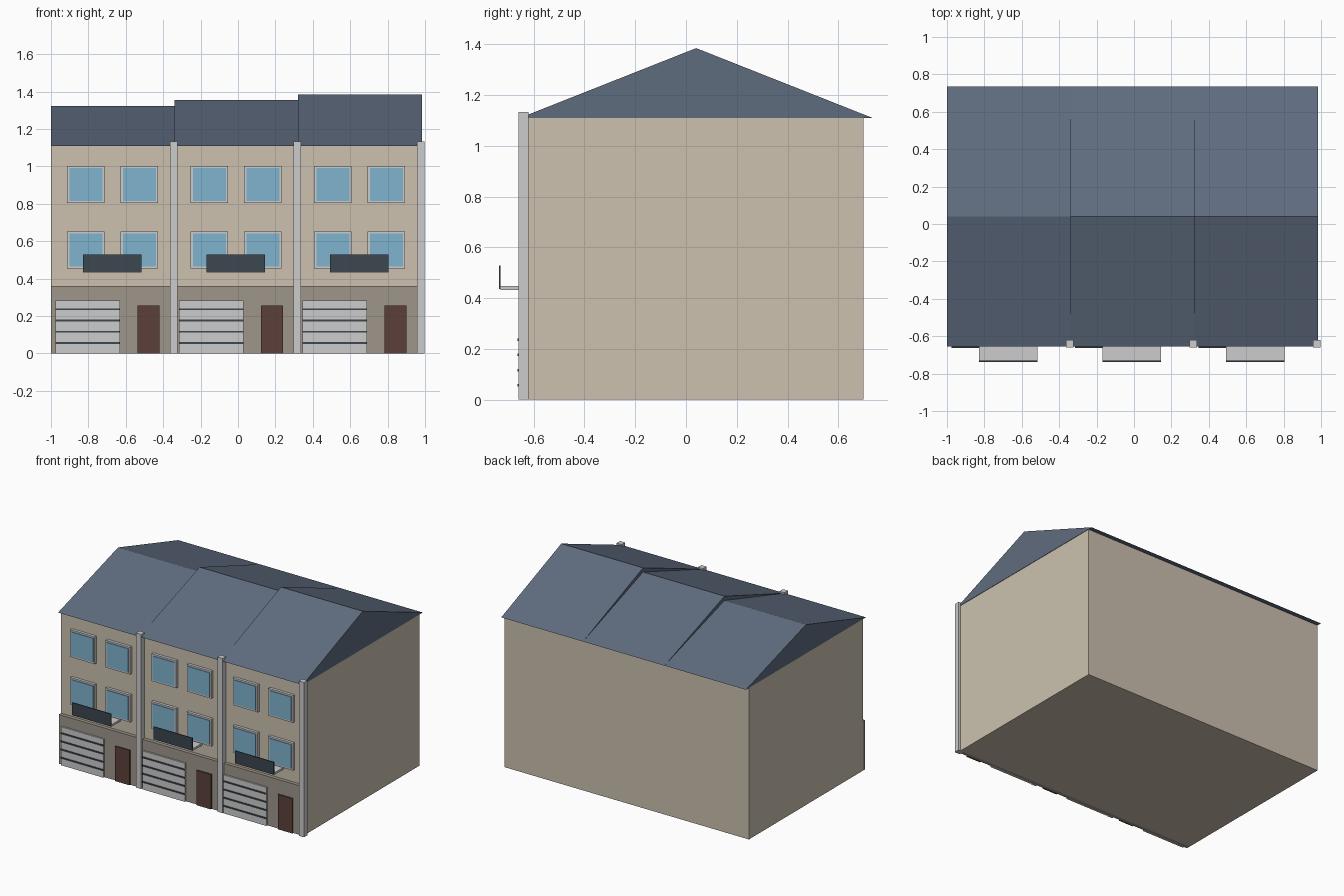
import bpy

cube = bpy.data.objects.get("Cube")
if cube:
    bpy.data.objects.remove(cube, do_unlink=True)


def linear(c):
    c /= 255
    return c / 12.92 if c <= 0.04045 else ((c + 0.055) / 1.055) ** 2.4


def material(name, *rgb):
    mat = bpy.data.materials.new(name)
    mat.use_nodes = True
    colour = (*[linear(c) for c in rgb], 1)
    mat.diffuse_color = colour
    mat.node_tree.nodes["Principled BSDF"].inputs["Base Color"].default_value = colour
    return mat


WALL = material("beige wall", 204, 193, 175)
BASE = material("taupe base", 158, 150, 138)
ROOF = material("slate roof", 95, 108, 127)
TRIM = material("light grey trim", 204, 204, 204)
GLASS = material("blue glass", 126, 179, 207)
DOOR = material("brown door", 92, 64, 58)
DARK = material("dark metal", 60, 71, 79)


def build(name, verts, faces, mat):
    mesh = bpy.data.meshes.new(name)
    mesh.from_pydata(verts, [], faces)
    mesh.materials.append(mat)
    obj = bpy.data.objects.new(name, mesh)
    bpy.context.collection.objects.link(obj)
    return obj


def prism(name, profile, x0, x1, mat):
    """Extrude a y-z profile, counter-clockwise seen from +x, along x."""
    n = len(profile)
    verts = [(x, y, z) for x in (x0, x1) for y, z in profile]
    faces = [tuple(reversed(range(n))), tuple(range(n, 2 * n))]
    faces += [(i, (i + 1) % n, n + (i + 1) % n, n + i) for i in range(n)]
    return build(name, verts, faces, mat)


def box(name, x0, x1, y0, y1, z0, z1, mat):
    return prism(name, [(y0, z0), (y1, z0), (y1, z1), (y0, z1)], x0, x1, mat)


UNIT = 0.66        # width of one house
FRONT = -0.62      # front wall plane
EAVE = 1.11
RIDGES = (1.322, 1.354, 1.385)

# Shared shell and ground storey facing
box("walls", -1, 0.98, FRONT, 0.70, 0, EAVE, WALL)
box("ground_storey", -1, 0.98, -0.646, FRONT, 0, 0.36, BASE)

for i, ridge in enumerate(RIDGES):
    left = -1 + i * UNIT
    tag = f"_{i + 1}"

    # Gable roof, stepping up from house to house
    prism("roof" + tag, [(-0.655, EAVE), (0.735, EAVE), (0.04, ridge)],
          left, left + UNIT + 0.003, ROOF)

    # Pilaster on the right edge of each house
    box("pilaster" + tag, left + 0.636, left + 0.677, -0.66, FRONT, 0, 1.133, TRIM)

    # Garage door with dark grooves
    box("garage_door" + tag, left + 0.025, left + 0.37, -0.658, -0.64, 0, 0.282, TRIM)
    for k in range(4):
        z = 0.056 + 0.06 * k
        box(f"garage_groove{tag}_{k + 1}", left + 0.025, left + 0.37,
            -0.664, -0.65, z - 0.005, z + 0.005, DARK)

    # Entrance door
    box("entrance_door" + tag, left + 0.463, left + 0.58, -0.656, -0.64, 0, 0.255, DOOR)

    # Windows: two per storey
    for level, z in (("lower", 0.553), ("upper", 0.903)):
        for side, cx in (("right", 0.187), ("left", 0.473)):
            x = left + cx
            box(f"{level}_{side}_window_frame{tag}", x - 0.1, x + 0.1,
                -0.64, FRONT, z - 0.1, z + 0.1, TRIM)
            box(f"{level}_{side}_window_glass{tag}", x - 0.088, x + 0.088,
                -0.645, -0.63, z - 0.088, z + 0.088, GLASS)

    # Balcony slab with a solid front railing
    box("balcony_slab" + tag, left + 0.172, left + 0.485, -0.73, FRONT, 0.432, 0.447, TRIM)
    box("balcony_railing" + tag, left + 0.172, left + 0.485, -0.737, -0.73, 0.436, 0.528, DARK)
